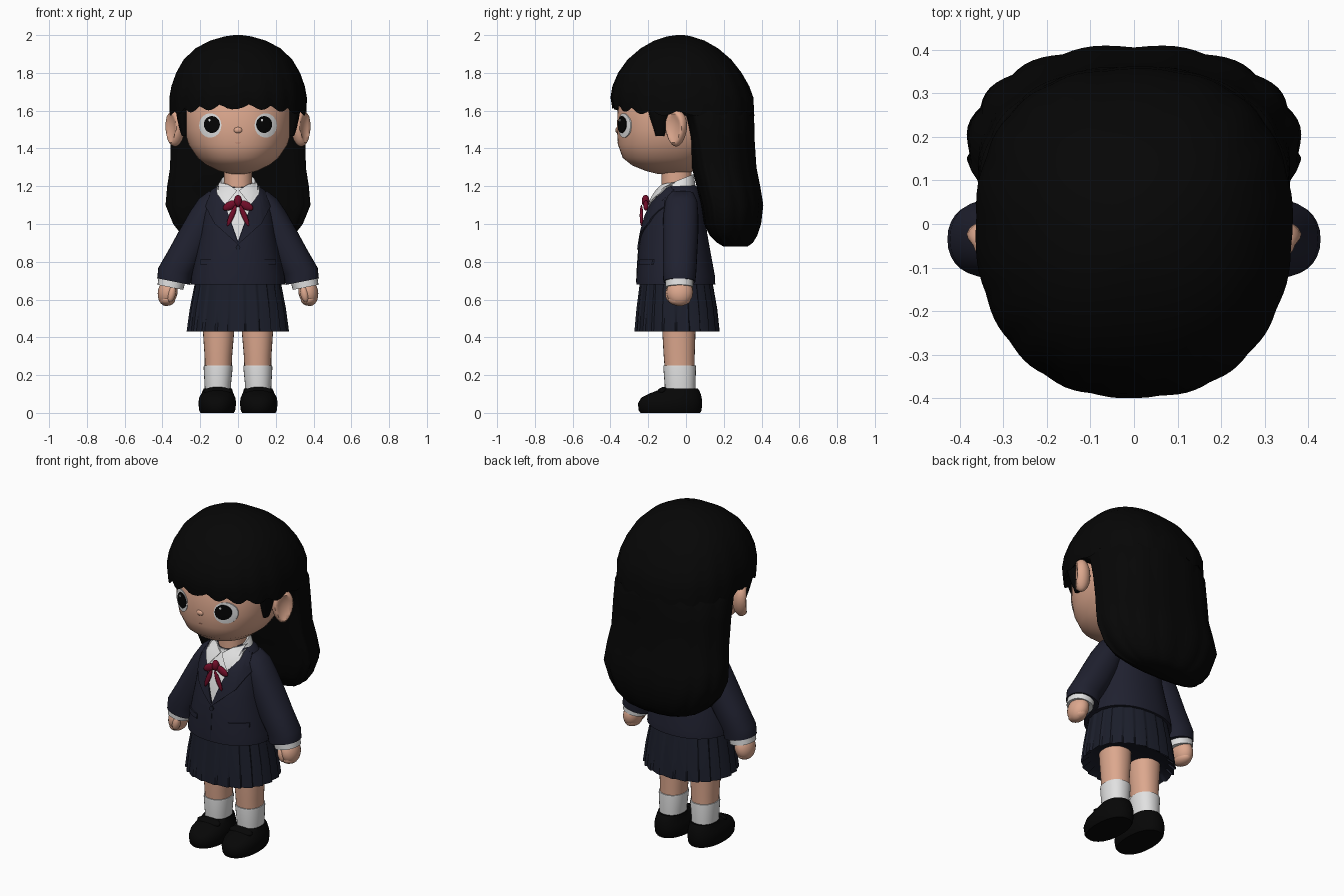
import bpy, bmesh, math
from math import sin, cos, pi, copysign
from mathutils import Vector, Matrix
from mathutils.bvhtree import BVHTree

cube = bpy.data.objects.get("Cube")
if cube:
    bpy.data.objects.remove(cube)


def material(name, r, g, b):
    m = bpy.data.materials.new(name)
    m.use_nodes = True
    m.diffuse_color = (r, g, b, 1)
    node = m.node_tree.nodes["Principled BSDF"]
    node.inputs["Base Color"].default_value = (r, g, b, 1)
    node.inputs["Roughness"].default_value = 0.8
    return m


HAIR = material("hair black", .0018, .0018, .0018)
SKIN = material("skin", .72, .39, .27)
JACKET = material("jacket navy", .014, .015, .029)
SKIRT = material("skirt navy", .011, .013, .024)
WHITE = material("cloth white", .75, .75, .75)
RED = material("ribbon red", .17, .004, .022)
SHOE = material("shoe black", .002, .002, .002)
EYE = material("eye black", .001, .001, .001)
LIP = material("lip", .5, .23, .16)


def finish(name, bm, mat, angle=50):
    bmesh.ops.recalc_face_normals(bm, faces=bm.faces)
    mesh = bpy.data.meshes.new(name)
    bm.to_mesh(mesh)
    bm.free()
    mesh.materials.append(mat)
    mesh.shade_smooth()
    mesh.set_sharp_from_angle(angle=math.radians(angle))
    ob = bpy.data.objects.new(name, mesh)
    bpy.context.collection.objects.link(ob)
    return ob


def loft(name, mat, rings, n=40, power=2.2, side=1, mid=.5, shape=None):
    """Stack rounded rings (z, centre x, half width, front y, back y)."""
    bm = bmesh.new()
    loops = []
    for k, (z, cx, rx, yf, yb) in enumerate(rings):
        ym = yf + (yb - yf) * mid
        loop = []
        for i in range(n):
            a = 2 * pi * i / n
            c, s = (copysign(abs(v) ** (2 / power), v) for v in (cos(a), sin(a)))
            p = Vector((rx * c, s * (yb - ym if s > 0 else ym - yf), z))
            if shape:
                p = shape(p, a, k)
            loop.append(bm.verts.new((side * (p.x + cx), p.y + ym, p.z)))
        loops.append(loop)
    for lo, hi in zip(loops, loops[1:]):
        for i in range(n):
            j = (i + 1) % n
            bm.faces.new((lo[i], lo[j], hi[j], hi[i]))
    bm.faces.new(loops[0])
    bm.faces.new(loops[-1])
    return finish(name, bm, mat)


def blob(name, mat, loc, radii, tilt=0, axis='Y', shape=None):
    bm = bmesh.new()
    bmesh.ops.create_uvsphere(bm, u_segments=24, v_segments=14, radius=1)
    for v in bm.verts:
        if shape:
            shape(v.co)
        v.co = Vector(c * r for c, r in zip(v.co, radii))
    bm.transform(Matrix.Translation(loc) @ Matrix.Rotation(tilt, 4, axis))
    return finish(name, bm, mat)


def plate(name, mat, outline, target, lift, side=1):
    """Thin plate of an (x, z) outline wrapped on the front of a part."""
    tree = BVHTree.FromObject(target, bpy.context.evaluated_depsgraph_get())
    bm = bmesh.new()
    bm.faces.new([bm.verts.new((side * x, 0, z)) for x, z in outline])
    bmesh.ops.triangulate(bm, faces=bm.faces)
    bmesh.ops.subdivide_edges(bm, edges=bm.edges, cuts=3, use_grid_fill=True)
    for v in bm.verts:
        hit = tree.ray_cast(Vector((v.co.x, -1, v.co.z)), Vector((0, 1, 0)))
        if hit[0] is None:
            hit = tree.find_nearest(Vector((v.co.x, -.2, v.co.z)))
        v.co = hit[0] + hit[1] * lift
    # close the rim back to the surface
    rim = [e for e in bm.edges if e.is_boundary]
    out = bmesh.ops.extrude_edge_only(bm, edges=rim)["geom"]
    for v in out:
        if isinstance(v, bmesh.types.BMVert):
            v.co.y += .009
    return finish(name, bm, mat, 35)


def oval(cx, cz, rx, rz, n=28):
    return [(cx + rx * cos(2 * pi * i / n), cz + rz * sin(2 * pi * i / n)) for i in range(n)]


# Head and neck
head = loft("head", SKIN, [
    (1.265, 0, .04, -.15, .0), (1.28, 0, .10, -.21, .04), (1.31, 0, .165, -.285, .1),
    (1.35, 0, .215, -.335, .15), (1.42, 0, .262, -.36, .2), (1.5, 0, .285, -.366, .23),
    (1.6, 0, .292, -.362, .25), (1.75, 0, .27, -.32, .24), (1.85, 0, .18, -.2, .14)], n=56)
loft("neck", SKIN, [(1.12, 0, .075, -.13, .03), (1.33, 0, .075, -.13, .03)])
blob("nose", SKIN, (0, -.36, 1.497), (.024, .014, .017))
plate("mouth", LIP, oval(0, 1.43, .016, .003, 12), head, .002)


def ear_shape(p):
    # hollow the outer side and narrow the lobe
    if p.x > .6:
        p.x = .6 - (p.x - .6) * .8
    p.y *= 1 + .2 * p.z


def slope(p, a, k):
    p.z += .2 * p.x
    return p


for side, label in ((1, "left"), (-1, "right")):
    # Face details
    plate(label + "_eye_white", WHITE, oval(.145, 1.522, .058, .064), head, .004, side)
    plate(label + "_iris", EYE, oval(.135, 1.527, .041, .044), head, .008, side)
    plate(label + "_eye_glint", WHITE, oval(.135 - side * .012, 1.55, .006, .007, 10), head, .0095, side)
    ear = blob(label + "_ear", SKIN, (.334, -.052, 1.507), (.05, .06, .097), -.6, 'Z', ear_shape)
    for v in ear.data.vertices:
        v.co.x *= side
    if side < 0:
        ear.data.flip_normals()

    # Hair in front of the ear
    loft(label + "_side_lock", HAIR, [
        (1.465, .285, .012, -.16, -.115), (1.5, .287, .022, -.17, -.105),
        (1.56, .293, .03, -.19, -.095), (1.64, .3, .035, -.21, -.08)], n=16, side=side)

    # Arm
    loft(label + "_sleeve", JACKET, [
        (.695, .34, .078, -.11, .04), (.695, .34, .088, -.12, .05), (.75, .332, .09, -.123, .055),
        (.85, .272, .092, -.123, .06), (.95, .22, .09, -.123, .065), (1.05, .172, .082, -.12, .065),
        (1.12, .14, .068, -.11, .06), (1.165, .11, .045, -.09, .04)], n=28, side=side, shape=slope)
    loft(label + "_cuff", WHITE, [
        (.665, .358, .06, -.1, .03), (.665, .358, .068, -.108, .038),
        (.73, .345, .072, -.11, .04)], n=28, side=side, shape=slope)
    blob(label + "_hand", SKIN, (side * .372, -.033, .64), (.052, .07, .075), -side * .2)
    blob(label + "_thumb", SKIN, (side * .352, -.085, .63), (.022, .024, .045), -side * .2)
    blob(label + "_fingers", SKIN, (side * .375, -.035, .6), (.042, .06, .033))

    # Leg, sock and shoe
    loft(label + "_leg", SKIN, [
        (.2, .105, .07, -.11, .045), (.3, .104, .073, -.118, .046),
        (.42, .103, .082, -.125, .05), (.6, .103, .088, -.13, .055)], n=28, side=side)
    loft(label + "_sock", WHITE, [
        (.08, .107, .068, -.11, .05), (.15, .107, .07, -.113, .05), (.24, .105, .077, -.12, .053),
        (.25, .105, .076, -.119, .052), (.25, .105, .068, -.11, .043)], n=28, side=side)
    loft(label + "_shoe", SHOE, [
        (0, .11, .088, -.24, .075), (.012, .11, .095, -.25, .082), (.05, .11, .1, -.255, .086),
        (.08, .11, .096, -.237, .083), (.1, .109, .086, -.2, .078), (.115, .108, .08, -.16, .072),
        (.13, .107, .075, -.125, .062)], side=side)
    blob(label + "_shoe_strap", SHOE, (side * .108, -.125, .115), (.075, .03, .02), .45, 'X')

# Jacket body
torso = loft("jacket_body", JACKET, [
    (.68, 0, .235, -.245, .14), (.68, 0, .25, -.262, .155), (.72, 0, .247, -.262, .154),
    (.85, 0, .22, -.253, .13), (.95, 0, .2, -.238, .112), (1.05, 0, .187, -.213, .1),
    (1.13, 0, .168, -.178, .09), (1.18, 0, .135, -.143, .07), (1.215, 0, .09, -.11, .04)], n=56)
plate("shirt_front", WHITE, [(0, .91), (.1, 1.19), (0, 1.19), (-.1, 1.19)], torso, .003)
plate("jacket_seam", SKIRT, [(-.003, .69), (.003, .69), (.003, .9), (-.003, .9)], torso, .002)
plate("button", SKIRT, oval(0, .875, .012, .012, 14), torso, .008)
for side, label in ((1, "left"), (-1, "right")):
    plate(label + "_lapel", JACKET, [
        (-.005, .885), (.1, 1.195), (.135, 1.175), (.15, 1.125), (.132, 1.115),
        (.165, 1.09), (.12, 1.0)], torso, .009, side)
    plate(label + "_pocket_flap", JACKET, [(.1, .785), (.195, .785), (.195, .812), (.1, .812)],
          torso, .007, side)
    plate(label + "_collar_wing", WHITE, [(.004, 1.17), (.05, 1.2), (.108, 1.212), (.105, 1.15),
                                          (.062, 1.095)], torso, .014, side)
    # Ribbon
    blob(label + "_bow_loop", RED, (side * .042, -.212, 1.098), (.042, .014, .022), side * .5)
    blob(label + "_bow_tail", RED, (side * .033, -.236, 1.045), (.014, .009, .06), -side * .4)
blob("bow_knot", RED, (0, -.214, 1.122), (.021, .02, .032))


def collar_tilt(p, a, k):
    p.z += .4 * p.y
    return p


loft("shirt_collar", WHITE, [
    (1.16, 0, .12, -.15, .05), (1.2, 0, .108, -.148, .045), (1.228, 0, .09, -.14, .04),
    (1.215, 0, .07, -.12, .02)], shape=collar_tilt)


# Pleated skirt
def pleats(p, a, k):
    step = (a * 22 / (2 * pi)) % 1
    grow = 1 + (step - .5) * (.055, .055, .045, .02)[k]
    p.x *= grow
    p.y *= grow
    return p


loft("skirt", SKIRT, [(.46, 0, .23, -.23, .14), (.43, 0, .265, -.27, .175), (.55, 0, .25, -.26, .163),
                      (.72, 0, .22, -.24, .135)], n=176, shape=pleats)


# Hair cap with fringe
def fringe(p, a, k):
    lock = abs(sin(a * 9 + .4))
    front = max(0, -sin(a))
    p.x *= 1 - .09 * front
    if k == 1:
        p.z += .035 * front ** 2 + .03 * (1 - lock)
    if 0 < k < 5:
        p.x *= 1 - .012 * (1 - lock)
        p.y *= 1 - .012 * (1 - lock)
    return p


loft("hair_cap", HAIR, [
    (1.7, 0, .25, -.3, .25), (1.572, 0, .364, -.39, .362), (1.67, 0, .366, -.4, .357),
    (1.73, 0, .355, -.39, .335), (1.8, 0, .33, -.36, .295), (1.87, 0, .288, -.31, .24),
    (1.93, 0, .225, -.24, .17), (1.97, 0, .15, -.17, .1), (1.993, 0, .07, -.1, .03),
    (2, 0, .02, -.05, -.01)], n=108, power=2.45, shape=fringe)


# Long hair down the back
def strands(p, a, k):
    depth = .028 if k < 5 else .012
    grow = 1 - depth * (1 - abs(sin(a * 8)))
    p.x *= grow
    p.y *= grow
    return p


loft("back_hair", HAIR, [
    (.88, 0, .18, .2, .325), (.9, 0, .24, .165, .355), (.94, 0, .3, .125, .38),
    (1.0, 0, .347, .095, .4), (1.1, 0, .388, .08, .412), (1.2, 0, .378, .055, .395),
    (1.3, 0, .362, .03, .375), (1.45, 0, .36, .005, .365), (1.57, 0, .357, -.03, .363),
    (1.62, 0, .345, -.12, .35), (1.7, 0, .31, -.2, .31)], n=96, power=2.3, mid=.25, shape=strands)
